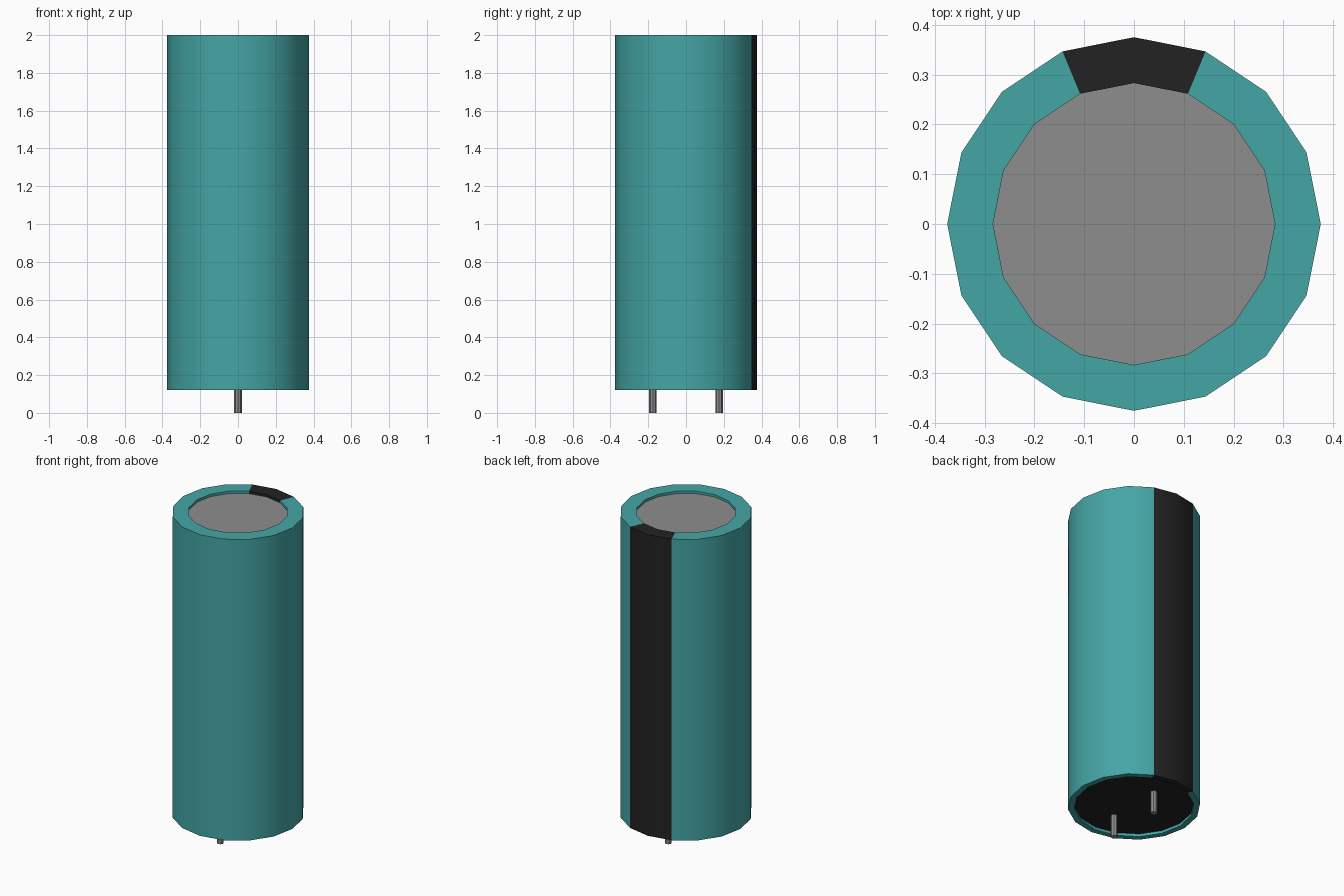
import bpy, bmesh, math
from mathutils import Vector

if "Cube" in bpy.data.objects:
    bpy.data.objects.remove(bpy.data.objects["Cube"], do_unlink=True)

SIDES = 16


def material(name, colour):
    m = bpy.data.materials.new(name)
    m.use_nodes = True
    m.diffuse_color = colour
    m.node_tree.nodes["Principled BSDF"].inputs["Base Color"].default_value = colour
    return m


teal = material("teal_sleeve", (0.06, 0.38, 0.38, 1))
black = material("black", (0.016, 0.016, 0.016, 1))
grey = material("grey_metal", (0.27, 0.27, 0.27, 1))


def finish(bm, name, mats):
    mesh = bpy.data.meshes.new(name)
    bm.to_mesh(mesh)
    bm.free()
    ob = bpy.data.objects.new(name, mesh)
    bpy.context.collection.objects.link(ob)
    for m in mats:
        mesh.materials.append(m)
    bpy.ops.object.select_all(action="DESELECT")
    ob.select_set(True)
    bpy.context.view_layer.objects.active = ob
    bpy.ops.object.shade_smooth_by_angle(angle=math.radians(30))
    return ob


def disc(name, radius, z, mat, up):
    bm = bmesh.new()
    bmesh.ops.create_circle(bm, cap_ends=True, segments=SIDES, radius=radius)
    bmesh.ops.translate(bm, verts=bm.verts, vec=(0, 0, z))
    for f in bm.faces:
        f.normal_update()
        if (f.normal.z > 0) != up:
            f.normal_flip()
    finish(bm, name, [mat])


def pin(name, y, top):
    bm = bmesh.new()
    bmesh.ops.create_cone(bm, cap_ends=True, segments=8, radius1=0.02,
                          radius2=0.02, depth=top)
    bmesh.ops.translate(bm, verts=bm.verts, vec=(0, y, top / 2))
    finish(bm, name, [grey])


# Sleeve: a lathed wall with a rim folded in at both ends
profile = [(0.283, 1.985), (0.283, 2), (0.375, 2),
           (0.375, 0.12), (0.34, 0.12), (0.34, 0.137)]
bm = bmesh.new()
rings = []
for r, z in profile:
    rings.append([bm.verts.new((r * math.cos(a), r * math.sin(a), z))
                  for a in (math.tau * i / SIDES for i in range(SIDES))])
for upper, lower in zip(rings, rings[1:]):
    for i in range(SIDES):
        j = (i + 1) % SIDES
        face = bm.faces.new((upper[i], lower[i], lower[j], upper[j]))
        # Polarity stripe down the back
        c = face.calc_center_median()
        face.material_index = int(c.y > 2 * abs(c.x))
finish(bm, "sleeve", [teal, black])

# Recessed end caps
disc("can_top", 0.283, 1.985, grey, True)
disc("base_seal", 0.34, 0.137, black, False)

# Lead pins
pin("front_pin", -0.175, 0.14)
pin("back_pin", 0.175, 0.14)
